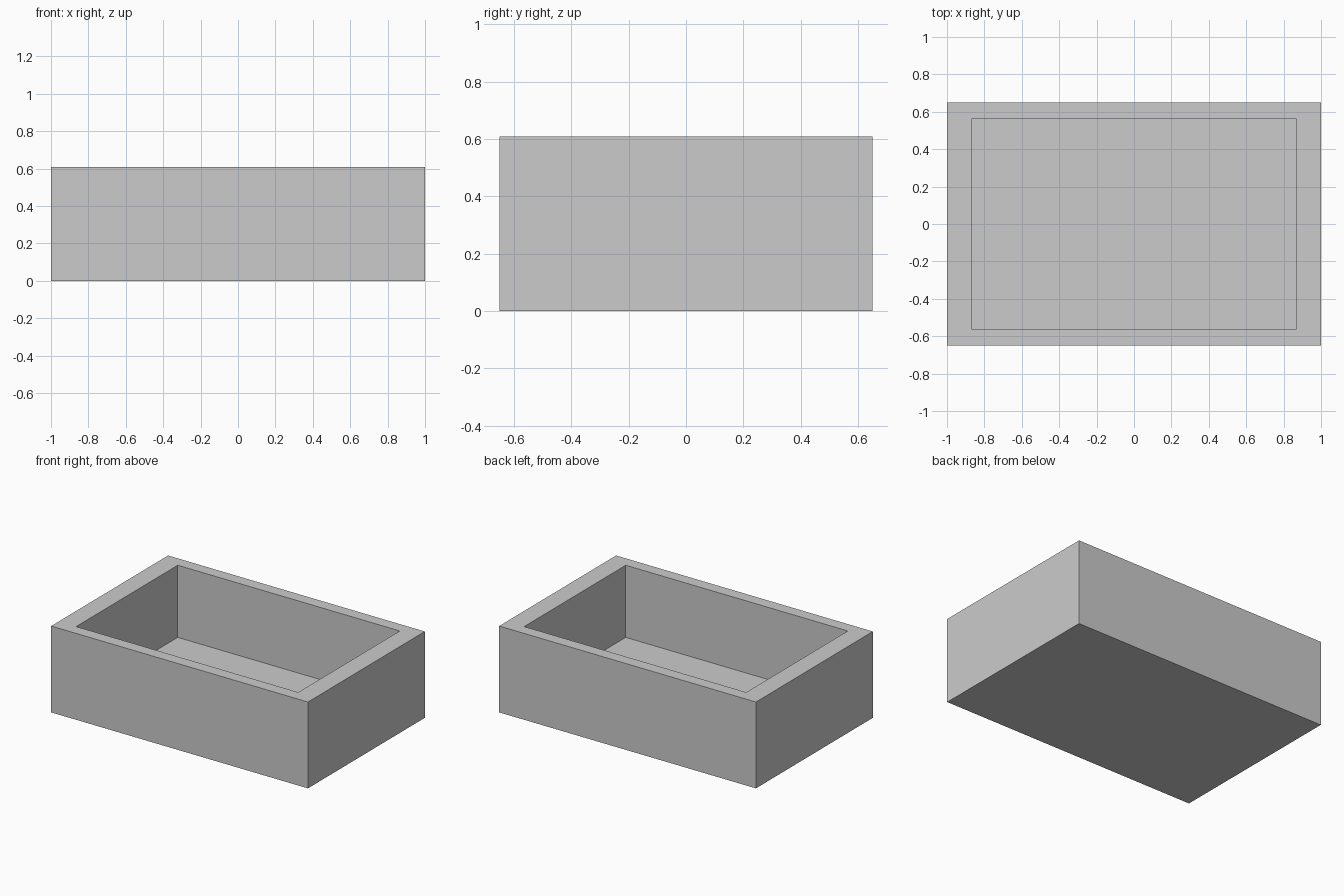
import bpy, bmesh

if "Cube" in bpy.data.objects:
    bpy.data.objects.remove(bpy.data.objects["Cube"])

LENGTH, WIDTH, HEIGHT = 2.0, 1.3, 0.608
INNER_X, INNER_Y, FLOOR_Z = 0.865, 0.565, 0.10

bm = bmesh.new()

# Outer block standing on the ground
bmesh.ops.create_cube(bm, size=1.0)
for v in bm.verts:
    v.co = (v.co.x * LENGTH, v.co.y * WIDTH, (v.co.z + 0.5) * HEIGHT)

# Rim: inset the top face, wider at the ends than along the sides
bm.normal_update()
top = max(bm.faces, key=lambda f: f.calc_center_median().z)
bmesh.ops.inset_region(bm, faces=[top], thickness=0.08)
for v in top.verts:
    v.co.x = INNER_X if v.co.x > 0 else -INNER_X
    v.co.y = INNER_Y if v.co.y > 0 else -INNER_Y

# Cavity: straight walls down to a flat floor
floor = bmesh.ops.extrude_discrete_faces(bm, faces=[top])["faces"][0]
for v in floor.verts:
    v.co.z = FLOOR_Z

bmesh.ops.recalc_face_normals(bm, faces=bm.faces)
mesh = bpy.data.meshes.new("open_tray")
bm.to_mesh(mesh)
bm.free()
bpy.context.collection.objects.link(bpy.data.objects.new("open_tray", mesh))
